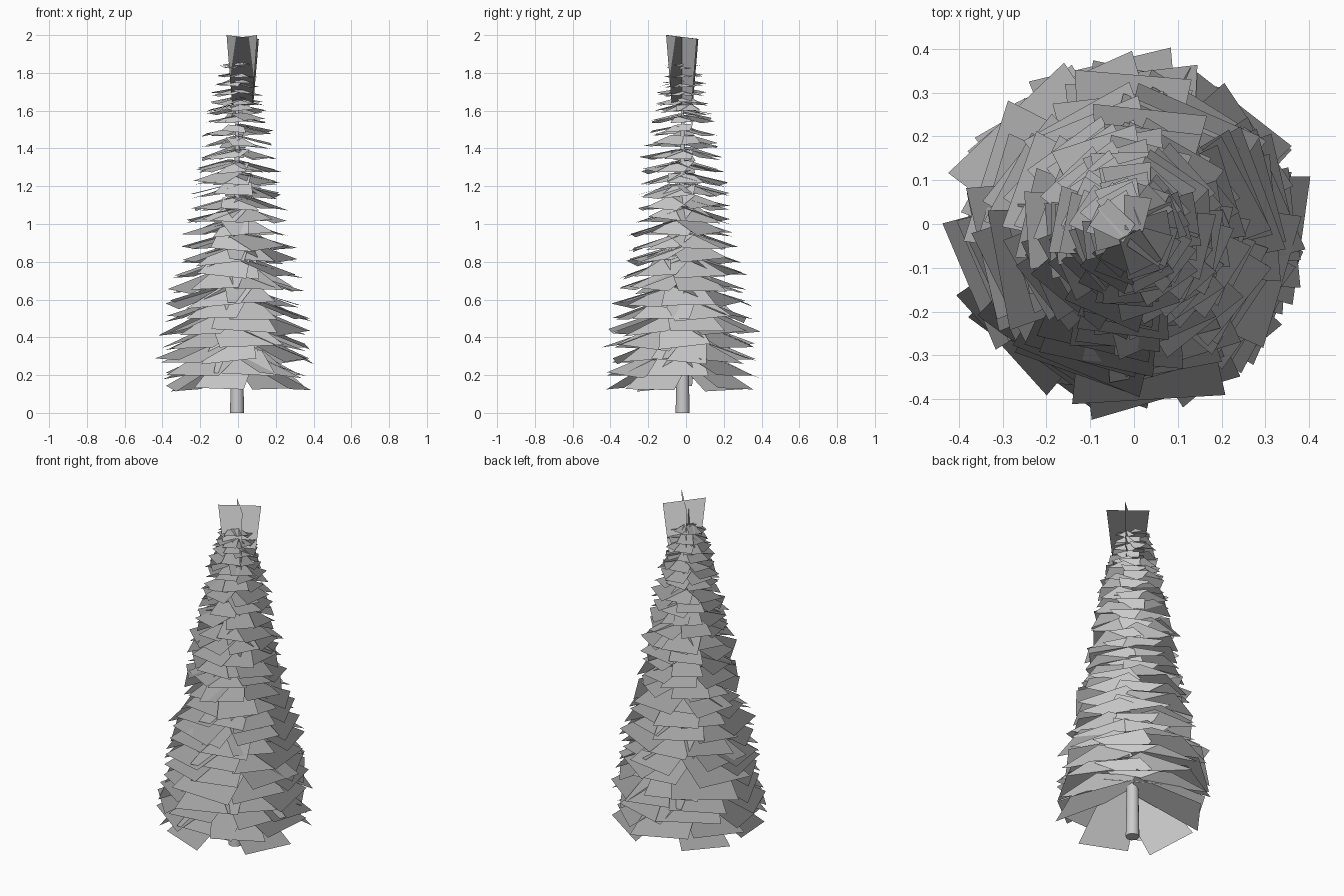
import bpy, bmesh, math, random
from mathutils import Vector

if "Cube" in bpy.data.objects:
    bpy.data.objects.remove(bpy.data.objects["Cube"])

random.seed(7)
CX, CY = -0.005, -0.018          # trunk axis

# outline of the crown: height of branch tip -> reach
PROFILE = [(0.10, 0.42), (0.40, 0.41), (0.60, 0.37), (0.80, 0.315), (1.00, 0.27),
           (1.20, 0.245), (1.40, 0.205), (1.60, 0.16), (1.75, 0.12), (1.90, 0.075)]


def reach(z):
    for (z0, r0), (z1, r1) in zip(PROFILE, PROFILE[1:]):
        if z <= z1:
            return r0 + (r1 - r0) * max(0, z - z0) / (z1 - z0)
    return PROFILE[-1][1]


def finish(bm, name, normals):
    """Make the object, shading each vertex with its foliage normal."""
    mesh = bpy.data.meshes.new(name)
    bm.to_mesh(mesh)
    bm.free()
    for p in mesh.polygons:
        p.use_smooth = True
    mesh.normals_split_custom_set_from_vertices([n.normalized() for n in normals])
    ob = bpy.data.objects.new(name, mesh)
    bpy.context.collection.objects.link(ob)
    return ob


def branch_card(bm, normals, ang, z_tip, length, half, slope, roll, yaw):
    """Flat drooping quad, wider at the tip, starting at the trunk."""
    c, s = math.cos(ang), math.sin(ang)
    pts = []
    for r, w in ((0.004, -0.65), (length, -1), (length, 1), (0.004, 0.65)):
        v = w * half
        z = z_tip + slope * (length - r) + roll * v
        rr = r - yaw * v
        vv = v + yaw * (r - length * 0.5)
        pts.append(bm.verts.new((CX + rr * c - vv * s, CY + rr * s + vv * c, max(z, 0.11))))
        normals.append(Vector((c, s, 0.15)))     # foliage shades outward
    bm.faces.new(pts)


# trunk: slim cone
bpy.ops.mesh.primitive_cone_add(vertices=12, radius1=0.037, radius2=0.002, depth=1.95,
                                location=(CX, CY, 0.975))
trunk = bpy.context.object
trunk.name = "trunk"
bpy.ops.object.shade_smooth_by_angle()

# branches: rings of drooping cards
bm, normals = bmesh.new(), []
z, ring = 0.125, 0
while z < 1.87:
    n = 5 if ring == 0 else 8
    slope0 = 0.60 if ring == 0 else 0.45 - 0.15 * z
    start = -math.pi / 2 + ring * 2.4
    for i in range(n):
        R = reach(z) * random.uniform(0.90, 1.03)
        ang = start + 2 * math.pi * i / n + random.uniform(-0.25, 0.25)
        branch_card(bm, normals, ang, z + random.uniform(-0.012, 0.012), R * 0.93,
                    R * random.uniform(0.34, 0.44), slope0 * random.uniform(0.85, 1.15),
                    random.uniform(-0.12, 0.12), random.uniform(-0.2, 0.2))
    z += 0.075 if z < 0.9 else 0.066 if z < 1.5 else 0.048
    ring += 1
finish(bm, "branches", normals)

# treetop: two crossed upright cards
bm, normals = bmesh.new(), []
for ang in (math.radians(42), math.radians(132)):
    c, s = math.cos(ang), math.sin(ang)
    pts = []
    for u, h in ((-0.075, 1.63), (0.075, 1.63), (0.115, 1.98), (-0.115, 2.0)):
        pts.append(bm.verts.new((0.025 + u * c, -0.02 + u * s, h)))
        normals.append(Vector((0, 0, 1)))
    bm.faces.new(pts)
finish(bm, "treetop", normals)
